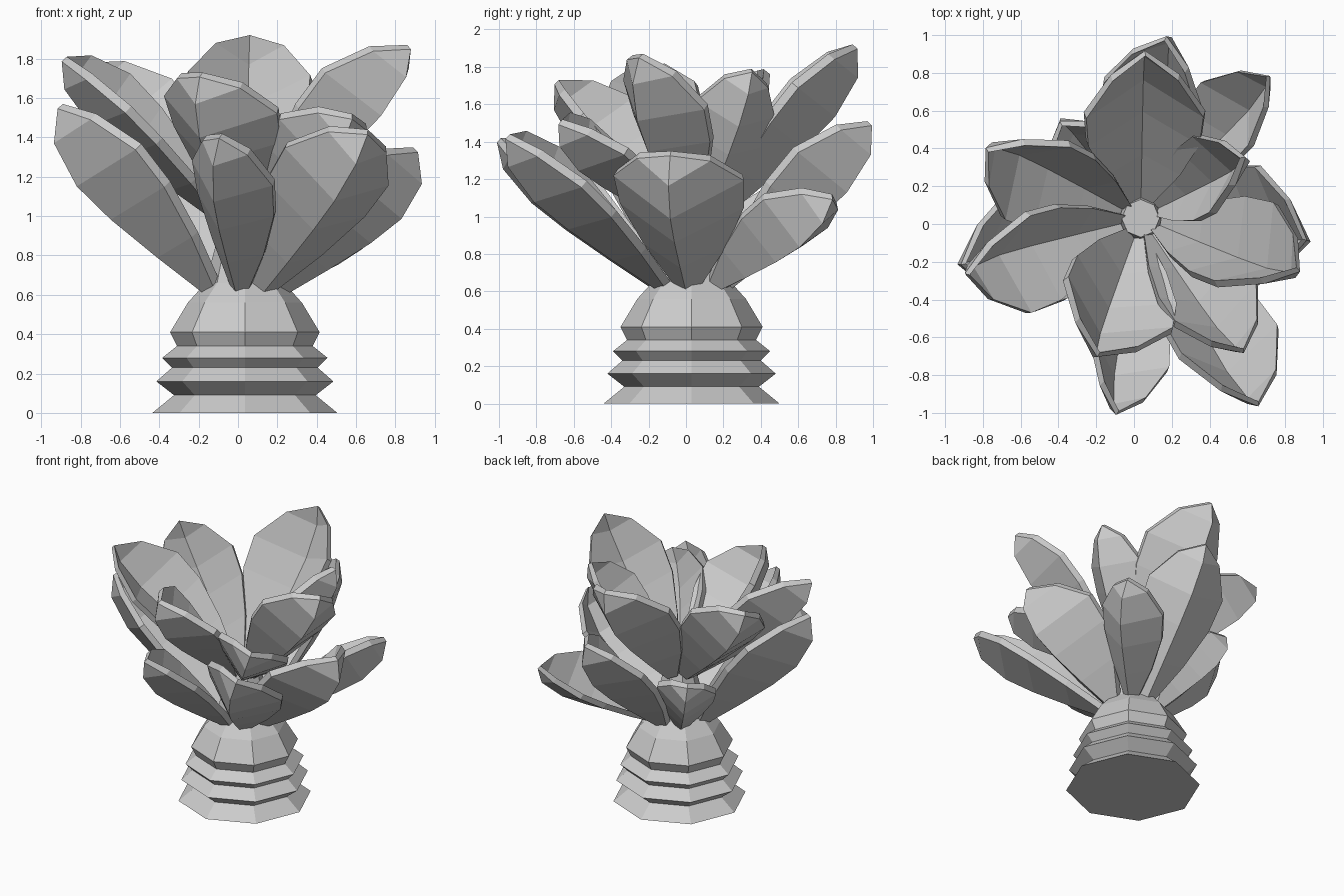
import bpy, math
from mathutils import Vector, Matrix

if "Cube" in bpy.data.objects:
    bpy.data.objects.remove(bpy.data.objects["Cube"])

CX, CY = 0.035, 0.03


def make_object(name, verts, faces):
    me = bpy.data.meshes.new(name)
    me.from_pydata(verts, [], faces)
    me.update()
    ob = bpy.data.objects.new(name, me)
    bpy.context.collection.objects.link(ob)
    return ob


def lathe(name, profile, sides):
    verts, faces = [], []
    for r, z in profile:
        for i in range(sides):
            a = math.tau * i / sides
            verts.append((CX + r * math.cos(a), CY + r * math.sin(a), z))
    for k in range(len(profile) - 1):
        for i in range(sides):
            j = (i + 1) % sides
            a, b = k * sides, (k + 1) * sides
            faces.append((a + i, a + j, b + j, b + i))
    faces.append(tuple(reversed(range(sides))))
    faces.append(tuple(range(len(verts) - sides, len(verts))))
    return make_object(name, verts, faces)


# Leaf stations: position along chord, half width share, keel depth share
STATIONS = [(0.0, 0.2, 0.1), (0.25, 0.64, 0.5), (0.5, 0.95, 0.85),
            (0.7, 1.0, 1.0), (0.9, 0.56, 0.7)]
RISE, THICK = 0.42, 0.045


def leaf(name, tip, base_r, base_z, half, depth, roll):
    """Boat-shaped leaf: raised rims, sunken keel, outer shell meeting at the tip."""
    tip = Vector(tip)
    out = Vector((tip.x - CX, tip.y - CY, 0)).normalized()
    base = Vector((CX, CY, base_z)) + out * base_r
    chord = tip - base
    u = chord.normalized()
    ccw = Vector((-out.y, out.x, 0))
    n = u.cross(ccw).normalized()
    if n.z < 0:
        n = -n
    # tilt the face toward the counter-clockwise neighbour
    a = math.radians(roll)
    n, s = n * math.cos(a) + ccw * math.sin(a), ccw * math.cos(a) - n * math.sin(a)
    verts, faces = [], []
    for t, w, d in STATIONS:
        p = base + chord * t
        side, up = s * (half * w), n * (half * w * RISE)
        low = n * (depth * d)
        th = n * THICK
        # ring: inner rim, inner keel, inner rim, outer rim, outer keel, outer rim
        verts += [p + side + up, p - low, p - side + up,
                  p - side * 1.04 + up - th, p - low - th, p + side * 1.04 + up - th]
    verts += [tip, tip - n * THICK * 0.8]
    m = len(STATIONS)
    for k in range(m - 1):
        for j in range(6):
            i, q = 6 * k, (j + 1) % 6
            faces.append((i + j, i + q, i + 6 + q, i + 6 + j))
    e, ti, to = 6 * (m - 1), 6 * m, 6 * m + 1
    faces += [(e, e + 1, ti), (e + 1, e + 2, ti), (e + 2, e + 3, to, ti),
              (e + 3, e + 4, to), (e + 4, e + 5, to), (e + 5, e, ti, to),
              (3, 2, 1, 4), (4, 1, 0, 5)]
    ob = make_object(name, verts, faces)
    if ob.data.polygons[0].normal.dot(n) < 0:
        ob.data.flip_normals()
    return ob


# Ribbed stem
lathe("stem", [(0.47, 0), (0.36, 0.09), (0.45, 0.16), (0.37, 0.23), (0.42, 0.28),
               (0.345, 0.34), (0.38, 0.41), (0.29, 0.56), (0.2, 0.66), (0.1, 1.03)], 8)

# Lower ring: tip position, half width, keel depth, roll
lower = [((0.16, 0.97, 1.51), 0.27, 0.14, 15),
         ((0.70, 0.78, 1.12), 0.22, 0.13, 22),
         ((0.89, -0.08, 1.35), 0.34, 0.17, 3),
         ((0.66, -0.94, 1.44), 0.28, 0.13, 25),
         ((-0.08, -0.99, 1.42), 0.22, 0.12, 22),
         ((-0.89, -0.21, 1.57), 0.32, 0.17, 3),
         ((-0.38, 0.52, 1.17), 0.20, 0.10, 10)]
for i, (tip, half, depth, roll) in enumerate(lower):
    leaf(f"lower_leaf_{i + 1}", tip, 0.16, 0.64, half, depth, roll)

# Upper ring
upper = [((0.06, 0.89, 1.92), 0.31, 0.13, -3),
         ((0.56, 0.35, 1.79), 0.21, 0.10, 22),
         ((0.86, -0.23, 1.87), 0.27, 0.12, 25),
         ((0.58, -0.66, 1.52), 0.25, 0.11, 22),
         ((-0.18, -0.68, 1.73), 0.31, 0.13, 12),
         ((-0.87, -0.27, 1.81), 0.27, 0.12, 25),
         ((-0.77, 0.38, 1.78), 0.27, 0.12, 25)]
for i, (tip, half, depth, roll) in enumerate(upper):
    leaf(f"upper_leaf_{i + 1}", tip, 0.1, 1.0, half, depth, roll)
